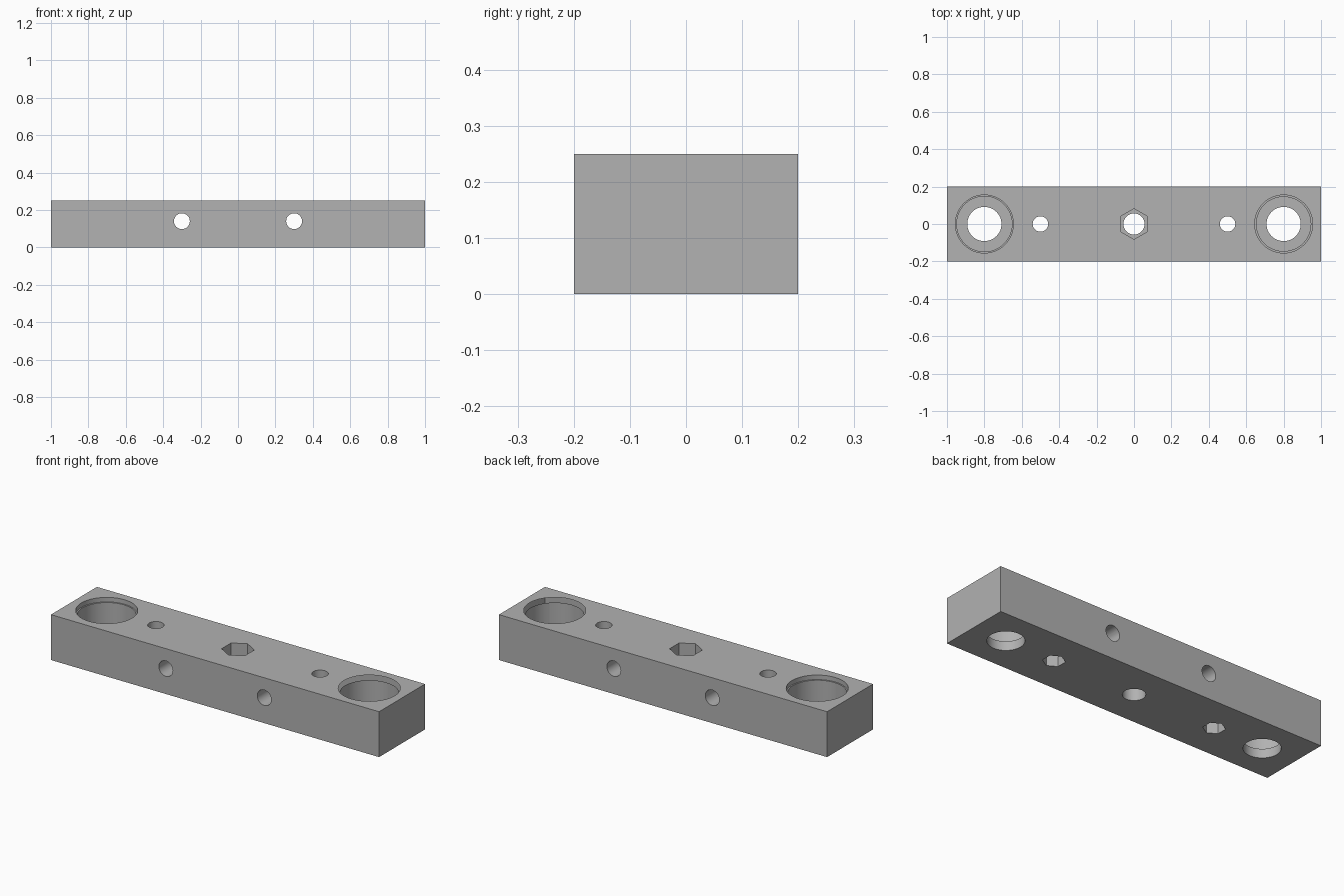
import bpy
import math

if "Cube" in bpy.data.objects:
    bpy.data.objects.remove(bpy.data.objects["Cube"], do_unlink=True)

LENGTH, DEPTH, HEIGHT = 2.0, 0.4, 0.25
OVER = 0.05  # how far cutters stick out of the block

grey = bpy.data.materials.new("plain grey")
grey.use_nodes = True
colour = (0.445, 0.445, 0.445, 1)
grey.diffuse_color = colour
grey.node_tree.nodes["Principled BSDF"].inputs["Base Color"].default_value = colour

# Solid block
bpy.ops.mesh.primitive_cube_add(size=1, location=(0, 0, HEIGHT / 2))
block = bpy.context.object
block.name = "mounting_block"
block.scale = (LENGTH, DEPTH, HEIGHT)
bpy.ops.object.transform_apply(location=True, rotation=False, scale=True)
block.data.materials.append(grey)


def cut(cutter):
    """Subtract a cutter from the block, then remove the cutter."""
    cutter.hide_render = True
    cutter.data.materials.append(grey)
    bpy.ops.object.select_all(action="DESELECT")
    block.select_set(True)
    bpy.context.view_layer.objects.active = block
    mod = block.modifiers.new("hole", "BOOLEAN")
    mod.operation = "DIFFERENCE"
    mod.solver = "EXACT"
    mod.object = cutter
    bpy.ops.object.modifier_apply(modifier=mod.name)
    bpy.data.objects.remove(cutter, do_unlink=True)


def drill(x, radius, low, high, sides=48):
    """Vertical round or hexagonal hole between two heights."""
    bpy.ops.mesh.primitive_cylinder_add(
        vertices=sides, radius=radius, depth=high - low,
        location=(x, 0, (low + high) / 2))
    cut(bpy.context.object)


def cross_drill(x, z, radius):
    """Round hole running front to back."""
    bpy.ops.mesh.primitive_cylinder_add(
        vertices=32, radius=radius, depth=DEPTH + 2 * OVER,
        location=(x, 0, z), rotation=(math.pi / 2, 0, 0))
    cut(bpy.context.object)


TOP = HEIGHT + OVER

for side in (-1, 1):
    # Stepped bearing pocket at each end
    drill(side * 0.8, 0.0915, -OVER, TOP)
    drill(side * 0.8, 0.148, 0.05, TOP)
    drill(side * 0.8, 0.155, HEIGHT - 0.025, TOP)
    # Screw hole with a nut pocket underneath
    drill(side * 0.5, 0.0415, -OVER, TOP, 32)
    drill(side * 0.5, 0.056, -OVER, 0.1, 6)
    # Cross hole
    cross_drill(side * 0.3, 0.14, 0.0425)

# Centre hole with a nut pocket on top
drill(0, 0.0565, -OVER, TOP, 32)
drill(0, 0.082, HEIGHT - 0.12, TOP, 6)

# Smooth bores, crisp edges
bpy.ops.object.select_all(action="DESELECT")
block.select_set(True)
bpy.context.view_layer.objects.active = block
bpy.ops.object.shade_smooth_by_angle(angle=math.radians(30))
